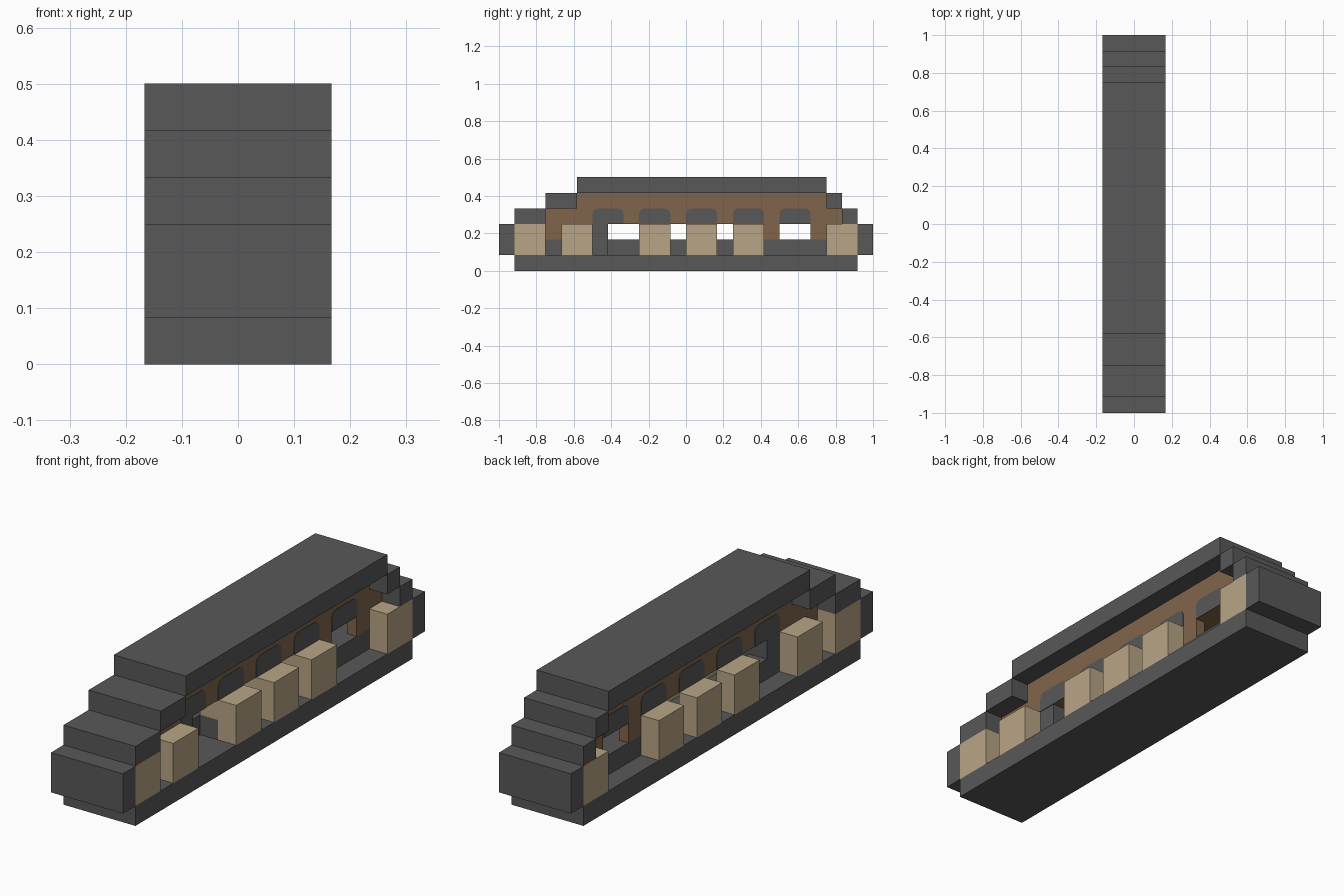
import bpy, bmesh

if "Cube" in bpy.data.objects:
    bpy.data.objects.remove(bpy.data.objects["Cube"], do_unlink=True)

U = 1 / 12  # one block of the model's grid


def material(name, rgb):
    lin = [((c / 255 + 0.055) / 1.055) ** 2.4 for c in rgb] + [1]
    m = bpy.data.materials.new(name)
    m.use_nodes = True
    m.diffuse_color = lin
    m.node_tree.nodes["Principled BSDF"].inputs["Base Color"].default_value = lin
    return m


GREY = material("dark_grey", (88, 88, 88))
TAN = material("tan", (184, 165, 134))
BROWN = material("brown", (129, 101, 75))


def finish(name, bm, mat):
    bmesh.ops.recalc_face_normals(bm, faces=bm.faces)
    me = bpy.data.meshes.new(name)
    bm.to_mesh(me)
    bm.free()
    me.materials.append(mat)
    ob = bpy.data.objects.new(name, me)
    bpy.context.collection.objects.link(ob)


def prism(name, mat, x, yz):
    """Extrude an outline in the y-z plane between two x positions, in blocks."""
    bm = bmesh.new()
    face = bm.faces.new([bm.verts.new((x[0] * U, a * U, b * U)) for a, b in yz])
    ext = bmesh.ops.extrude_face_region(bm, geom=[face])
    verts = [v for v in ext["geom"] if isinstance(v, bmesh.types.BMVert)]
    bmesh.ops.translate(bm, verts=verts, vec=((x[1] - x[0]) * U, 0, 0))
    finish(name, bm, mat)


def box(name, mat, x, y, z):
    prism(name, mat, x, [(y[0], z[0]), (y[1], z[0]), (y[1], z[1]), (y[0], z[1])])


FULL, CORE = (-2, 2), (-1, 1)

# Outer shell: base, ends and stepped roof
box("base", GREY, FULL, (-11, 11), (0, 1))
box("front_end", GREY, FULL, (-12, -11), (1, 3))
box("back_end", GREY, FULL, (11, 12), (1, 3))
box("front_lower_step", GREY, FULL, (-11, -9), (3, 4))
box("front_upper_step", GREY, FULL, (-9, -7), (4, 5))
box("back_lower_step", GREY, FULL, (10, 11), (3, 4))
box("back_upper_step", GREY, FULL, (9, 10), (4, 5))
box("roof", GREY, FULL, (-7, 9), (5, 6))

# Raised floor with a recess on one side
box("floor_front", GREY, CORE, (-9, -5), (1, 2))
box("floor_recess", GREY, (-1, 0), (-5, -3), (1, 2))
box("floor_back", GREY, CORE, (-3, 9), (1, 2))
box("front_filler", GREY, CORE, (-11, -9), (1, 3))
box("back_filler", GREY, CORE, (9, 11), (1, 3))

# Brown upper body, front cabin and partition
prism("upper_body", BROWN, CORE,
      [(-9, 3), (10, 3), (10, 4), (9, 4), (9, 5), (-7, 5), (-7, 4), (-9, 4)])
box("front_cabin", BROWN, CORE, (-9, -6), (2, 3))
box("partition", GREY, CORE, (-6, -5), (2, 3))

# Both long sides: pillars, rounded windows and wheels
for side, s in (("left", 1), ("right", -1)):
    def span(a, b):
        return (s * a, s * b)

    for i, y in enumerate((5, 8)):
        box(f"{side}_pillar_{i + 1}", BROWN, span(0.5, 1), (y, y + 1), (2, 3))
    for i, y in enumerate((-6, -3, 0, 3, 6)):
        prism(f"{side}_window_{i + 1}", GREY, span(1, 1.03),
              [(y, 3), (y + 2, 3), (y + 2, 3.68), (y + 1.9, 3.9), (y + 1.7, 4),
               (y + 0.3, 4), (y + 0.1, 3.9), (y, 3.68)])
    for i, y in enumerate((-11, -8, -3, 0, 3, 9)):
        inner = 0 if s > 0 and y in (-3, 0, 3) else 1
        box(f"{side}_wheel_block_{i + 1}", TAN, span(inner, 2), (y, y + 2), (1, 3))
